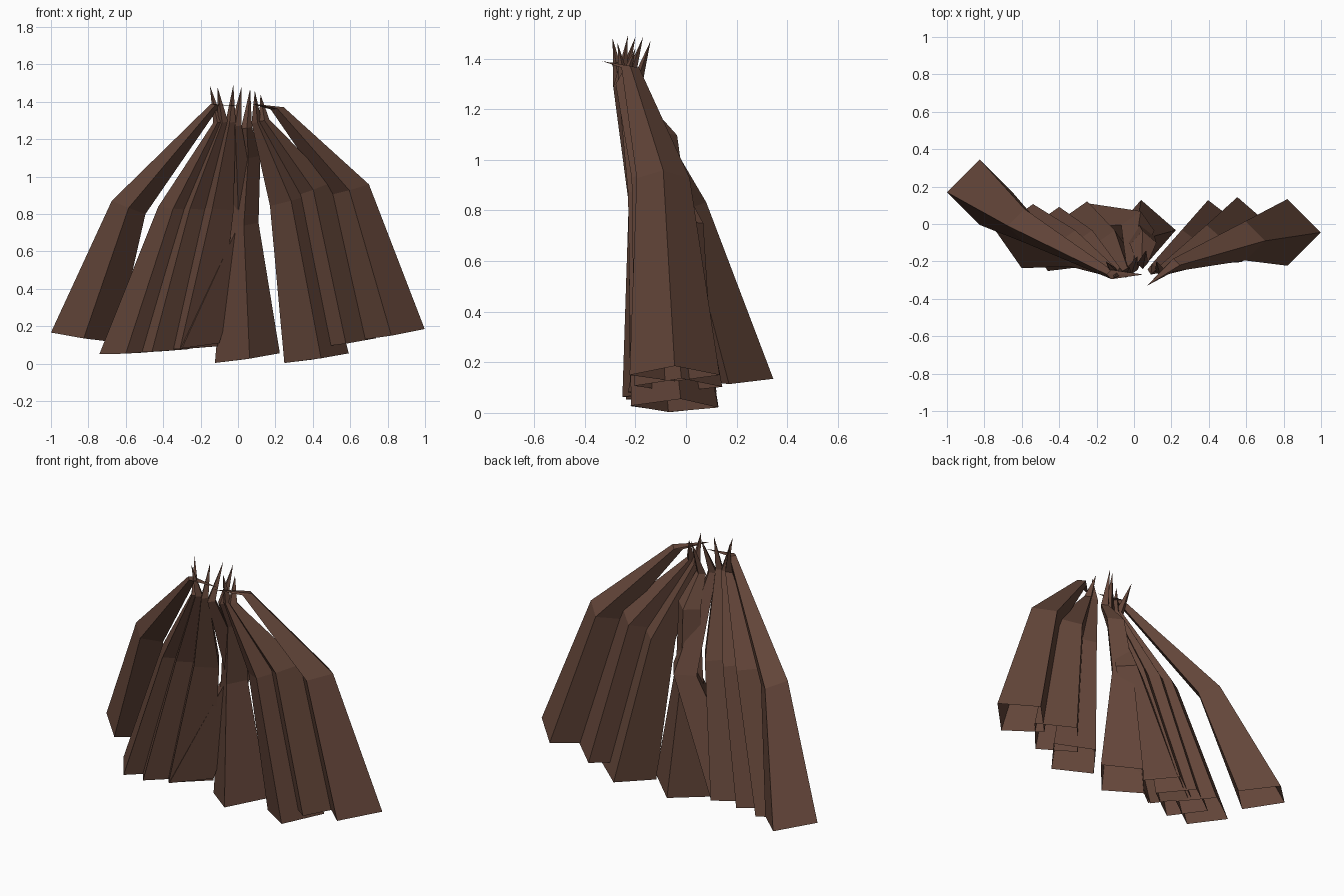
import bpy, bmesh
from math import sin, cos, radians
from mathutils import Vector

brown = bpy.data.materials.new("brown_hair")
brown.diffuse_color = (0.125, 0.06, 0.041, 1)


def strand(name, tip, rings, tilt, turn=0):
    """Tapered four-sided lock: pointed tip, open lower end.
    rings: (x, y, z, radius, tilt factor); turn: cross-section twist in degrees"""
    bm = bmesh.new()
    prev = None
    point = bm.verts.new(tip)
    for x, y, z, r, k in rings:
        ring = []
        for i in range(4):
            a = radians(90 * i + turn)
            ring.append(bm.verts.new((x + r * cos(a), y + r * sin(a),
                                      z + r * cos(a) * tilt * k - r * abs(sin(a)) * 0.03)))
        for i in range(4):
            j = (i + 1) % 4
            if prev:
                bm.faces.new((prev[i], ring[i], ring[j], prev[j]))
            else:
                bm.faces.new((point, ring[i], ring[j]))
        prev = ring
    bmesh.ops.recalc_face_normals(bm, faces=bm.faces)
    # make normals point away from the lock's axis
    f = bm.faces[0]
    c = Vector(rings[0][:3])
    if f.normal.dot(f.calc_center_median() - (c + Vector(tip)) / 2) < 0:
        bmesh.ops.reverse_faces(bm, faces=bm.faces)
    me = bpy.data.meshes.new(name)
    bm.to_mesh(me)
    bm.free()
    me.materials.append(brown)
    bpy.context.collection.objects.link(bpy.data.objects.new(name, me))


# outer locks, sweeping far to each side
strand("outer_left_lock", (0.05, -0.27, 1.375),
       [(-0.12, -0.27, 1.385, 0.025, 1), (-0.585, -0.01, 0.835, 0.09, 2.6), (-0.825, 0.17, 0.14, 0.175, 1)], -0.15)
strand("outer_right_lock", (0.07, -0.33, 1.39),
       [(0.21, -0.22, 1.365, 0.035, 1), (0.595, -0.09, 0.93, 0.105, 1.6), (0.82, -0.045, 0.155, 0.178, 1)], 0.17)

# right side locks
strand("right_lock", (0.12, -0.20, 1.44),
       [(0.14, -0.25, 1.30, 0.028, 1), (0.395, -0.11, 0.93, 0.105, 2.5), (0.565, -0.03, 0.11, 0.174, 1)], 0.15, 4)
strand("inner_right_lock", (0.09, -0.27, 1.46),
       [(0.10, -0.24, 1.29, 0.028, 1), (0.27, -0.13, 0.87, 0.1, 1.8), (0.42, -0.045, 0.03, 0.174, 1)], 0.15, 8)

# centre lock, wide from high up
strand("centre_lock", (0.065, -0.14, 1.47),
       [(0.045, -0.21, 1.26, 0.03, 1), (0.05, -0.105, 1.10, 0.07, 1),
        (0.025, -0.07, 0.74, 0.085, 1), (0.05, -0.045, 0.03, 0.174, 1)], 0.15, 4)

# curled lock crossing behind the centre
strand("crossing_lock", (0.02, -0.17, 1.485),
       [(-0.01, -0.24, 1.27, 0.03, 1), (0.02, -0.02, 0.75, 0.09, 1), (-0.27, -0.06, 0.09, 0.172, 1)], 0.12, -10)

# left side locks: bottom x, y, z, tip, neck x, middle x
left = [(-0.57, -0.065, 0.06, (-0.15, -0.20, 1.485), -0.105, -0.33),
        (-0.43, -0.08, 0.07, (-0.11, -0.29, 1.48), -0.08, -0.24),
        (-0.28, -0.05, 0.085, (-0.025, -0.23, 1.49), -0.04, -0.12)]
for n, (x, y, z, tip, nx, mx) in enumerate(left, 1):
    strand(f"left_lock_{n}", tip,
           [(nx, -0.26, 1.29, 0.028, 1), (mx, -0.13, 0.83, 0.098, -1), (x, y, z, 0.174, 0.5)], 0.1, -10)
